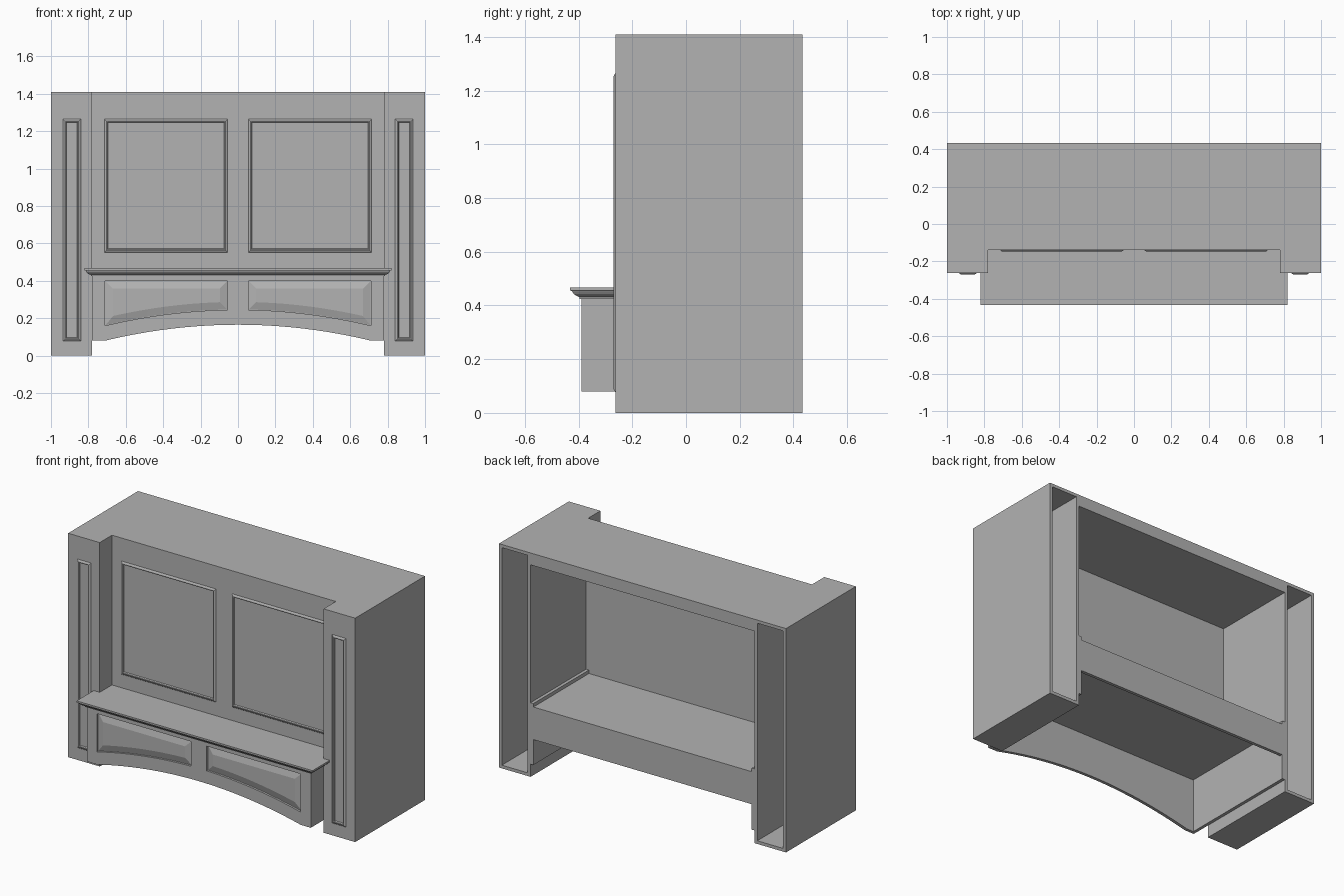
import bpy
import bmesh

if "Cube" in bpy.data.objects:
    bpy.data.objects.remove(bpy.data.objects["Cube"], do_unlink=True)

GREY = (0.45, 0.45, 0.45, 1)
paint = bpy.data.materials.new("plain_grey")
paint.use_nodes = True
paint.diffuse_color = GREY
paint.node_tree.nodes["Principled BSDF"].inputs["Base Color"].default_value = GREY

HALF, HEIGHT, BACK = 1.0, 1.41, 0.433
INNER = 0.78            # inner side of the pillars
PILLAR_Y, WALL_Y, APRON_Y = -0.262, -0.14, -0.39
SHELF = 0.467           # top of the mantel
BOARD = 0.02


def loft(name, rings, caps=True):
    """Skin a stack of matching closed rings."""
    bm = bmesh.new()
    loops = [[bm.verts.new(p) for p in ring] for ring in rings]
    n = len(loops[0])
    for a, b in zip(loops, loops[1:]):
        for i in range(n):
            j = (i + 1) % n
            bm.faces.new((a[i], a[j], b[j], b[i]))
    if caps:
        bm.faces.new(loops[0])
        bm.faces.new(loops[-1])
    bmesh.ops.recalc_face_normals(bm, faces=bm.faces)
    mesh = bpy.data.meshes.new(name)
    bm.to_mesh(mesh)
    bm.free()
    mesh.materials.append(paint)
    obj = bpy.data.objects.new(name, mesh)
    bpy.context.collection.objects.link(obj)
    return obj


def rect(x0, x1, y0, y1, z):
    return [(x0, y0, z), (x1, y0, z), (x1, y1, z), (x0, y1, z)]


def box(name, x0, x1, y0, y1, z0, z1):
    return loft(name, [rect(x0, x1, y0, y1, z) for z in (z0, z1)])


def cut(obj, cutters):
    bpy.context.view_layer.objects.active = obj
    for c in cutters:
        mod = obj.modifiers.new("cut", "BOOLEAN")
        mod.operation, mod.solver, mod.object = "DIFFERENCE", "EXACT", c
        bpy.ops.object.modifier_apply(modifier=mod.name)
        bpy.data.objects.remove(c, do_unlink=True)


# Cabinet body: stepped plan, hollowed from behind
plan = [(-HALF, BACK), (-HALF, PILLAR_Y), (-INNER, PILLAR_Y), (-INNER, WALL_Y),
        (INNER, WALL_Y), (INNER, PILLAR_Y), (HALF, PILLAR_Y), (HALF, BACK)]
body = loft("cabinet_body", [[(x, y, z) for x, y in plan] for z in (0, HEIGHT)])
hollows = [box("hollow", -INNER, INNER, -1, 1, -1, SHELF),
           box("hollow", -INNER, INNER, WALL_Y + BOARD, 1, SHELF - 0.1, 1.335)]
for s in (-1, 1):
    xs = sorted((s * (INNER + BOARD), s * (HALF - BOARD)))
    hollows.append(box("hollow", *xs, PILLAR_Y + BOARD, 1, BOARD, HEIGHT - BOARD))
cut(body, hollows)


# Arched apron
def arch(x):
    return 0.165 - 0.085 * min(1, abs(x) / 0.71) ** 2


STEPS = 24
arc = [-0.71 + 1.42 * i / STEPS for i in range(STEPS + 1)]
outline = [(x, arch(x)) for x in [-INNER] + arc + [INNER]]
outline += [(INNER, 0.43), (-INNER, 0.43)]
apron = loft("arched_apron", [[(x, y, z) for x, z in outline]
                              for y in (APRON_Y, APRON_Y + BOARD)])


def panel_ring(side, inset, y):
    """Panel outline whose lower edge follows the arch."""
    x0, x1 = 0.055 + inset, 0.71 - inset
    xs = [x0 + (x1 - x0) * i / 12 for i in range(13)]
    pts = [(x, arch(x) + 0.08 + inset) for x in xs]
    pts += [(x1, 0.40 - inset), (x0, 0.40 - inset)]
    return [(side * x, y, z) for x, z in pts]


RECESS = APRON_Y + 0.013
cut(apron, [loft("recess", [panel_ring(s, 0, y) for y in (APRON_Y - 0.1, RECESS)])
            for s in (-1, 1)])
for s, label in ((-1, "right"), (1, "left")):
    loft(label + "_apron_panel", [panel_ring(s, 0.002, RECESS),
                                  panel_ring(s, 0.042, APRON_Y + 0.001)])

    # Sides of the lower box
    xs = sorted((s * (INNER - BOARD), s * INNER))
    box(label + "_box_side", *xs, APRON_Y + BOARD, BACK, 0.08, SHELF)

# Inner shelf and the rail under its back edge
IN = INNER - BOARD
box("inner_shelf", -IN, IN, APRON_Y + BOARD, BACK, 0.425, 0.445)
box("back_rail", -IN, IN, BACK - BOARD, BACK, 0.24, 0.445)

# Mantel moulding: (overhang, height)
profile = [(0.002, 0.425), (0.007, 0.425), (0.007, 0.431), (0.012, 0.433),
           (0.020, 0.437), (0.028, 0.443), (0.033, 0.450), (0.034, 0.454),
           (0.042, 0.456), (0.042, SHELF)]
loft("mantel_moulding", [rect(-INNER - d, INNER + d, APRON_Y - d, PILLAR_Y, z)
                         for d, z in profile])
box("mantel_top", -INNER, INNER, PILLAR_Y, WALL_Y + BOARD, 0.445, SHELF)


# Raised frame mouldings: (inset, projection)
def frame(name, x0, x1, z0, z1, y):
    section = [(0, 0), (0.003, 0.003), (0.012, 0.008), (0.016, 0.007), (0.02, 0)]
    loft(name, [[(x0 + d, y - p, z0 + d), (x1 - d, y - p, z0 + d),
                 (x1 - d, y - p, z1 - d), (x0 + d, y - p, z1 - d)]
                for d, p in section], caps=False)


for s, label in ((-1, "right"), (1, "left")):
    frame(label + "_wall_frame", *sorted((s * 0.055, s * 0.715)), 0.552, 1.265, WALL_Y)
    frame(label + "_pillar_frame", *sorted((s * 0.84, s * 0.936)), 0.077, 1.265, PILLAR_Y)
